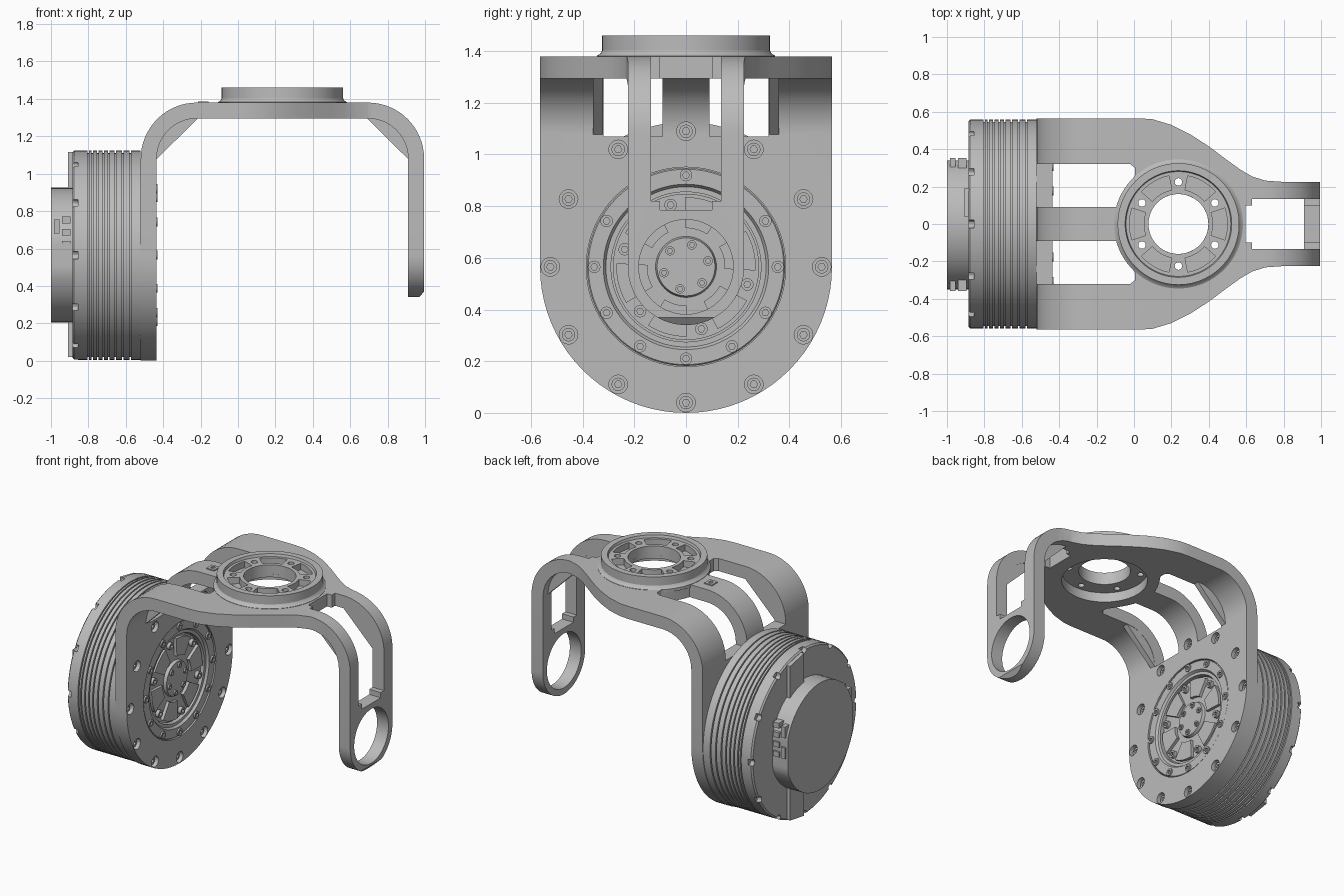
import bpy, bmesh
from math import pi, sin, cos, radians
from mathutils import Vector

if "Cube" in bpy.data.objects:
    bpy.data.objects.remove(bpy.data.objects["Cube"])

MID = 0.2375    # x of the bracket's centre axis
HUB = 0.565     # z of the motor axis

grey = bpy.data.materials.new("metal grey")
grey.use_nodes = True
grey.diffuse_color = (0.5, 0.5, 0.5, 1)
grey.node_tree.nodes["Principled BSDF"].inputs["Base Color"].default_value = (0.5, 0.5, 0.5, 1)


def arc(u, v, r, a, b, n):
    return [(u + r * cos(radians(a + (b - a) * i / n)),
             v + r * sin(radians(a + (b - a) * i / n))) for i in range(n + 1)]


def circle(u, v, r, n=48):
    return arc(u, v, r, 0, 360, n)[:-1]


def sector(u, v, r0, r1, mid, half):
    return arc(u, v, r0, mid - half, mid + half, 6) + arc(u, v, r1, mid + half, mid - half, 6)


def polar(u, v, r, start, count):
    return [(u + r * cos(radians(start + i * 360 / count)),
             v + r * sin(radians(start + i * 360 / count))) for i in range(count)]


def prism(bm, pts, axis, a, b):
    place = {"x": lambda u, v: (a, u, v), "y": lambda u, v: (u, a, v), "z": lambda u, v: (u, v, a)}[axis]
    face = bm.faces.new([bm.verts.new(place(u, v)) for u, v in pts])
    new = bmesh.ops.extrude_face_region(bm, geom=[face], use_keep_orig=True)["geom"]
    shift = Vector([(b - a) * (axis == k) for k in "xyz"])
    bmesh.ops.translate(bm, vec=shift, verts=[g for g in new if isinstance(g, bmesh.types.BMVert)])
    return bm


def box(bm, x, y, z):
    return prism(bm, [(x[0], y[0]), (x[1], y[0]), (x[1], y[1]), (x[0], y[1])], "z", *z)


def lathe(bm, profile, axis, n=96):
    # profile points are (distance along axis, radius)
    if axis == "x":
        cent, direction = (0, 0, HUB), (1, 0, 0)
        vs = [bm.verts.new((t, 0, HUB + r)) for t, r in profile]
    else:
        cent, direction = (MID, 0, 0), (0, 0, 1)
        vs = [bm.verts.new((MID + r, 0, t)) for t, r in profile]
    es = [bm.edges.new(p) for p in zip(vs, vs[1:])]
    if profile[0][1] > 0:
        es.append(bm.edges.new((vs[-1], vs[0])))
    bmesh.ops.spin(bm, geom=vs + es, cent=cent, axis=direction, angle=2 * pi, steps=n)
    bmesh.ops.remove_doubles(bm, verts=bm.verts, dist=1e-5)
    return bm


def finish(name, bm):
    bmesh.ops.recalc_face_normals(bm, faces=bm.faces)
    mesh = bpy.data.meshes.new(name)
    bm.to_mesh(mesh)
    bm.free()
    mesh.materials.append(grey)
    obj = bpy.data.objects.new(name, mesh)
    bpy.context.collection.objects.link(obj)
    return obj


def cut(obj, bm):
    cutter = finish("cutter", bm)
    cutter.hide_render = True
    mod = obj.modifiers.new("cut", "BOOLEAN")
    mod.operation, mod.solver, mod.object = "DIFFERENCE", "EXACT", cutter
    bpy.context.view_layer.objects.active = obj
    bpy.ops.object.modifier_apply(modifier=mod.name)
    bpy.data.objects.remove(cutter)


def smooth(obj):
    bpy.ops.object.select_all(action="DESELECT")
    obj.select_set(True)
    bpy.context.view_layer.objects.active = obj
    bpy.ops.object.shade_smooth_by_angle(angle=radians(30))


new = bmesh.new

# bracket: bent band
outer = [(-0.52, 0)] + arc(-0.22, 1.08, 0.3, 180, 90, 16) + arc(0.695, 1.08, 0.3, 90, 0, 16) + [(0.995, 0.37)]
inner = [(0.97, 0.34), (0.91, 0.34)] + arc(0.695, 1.08, 0.215, 0, 90, 16) + arc(-0.22, 1.08, 0.215, 90, 180, 16)
bracket = finish("bracket", prism(new(), outer + inner + [(-0.435, 0)], "y", -0.565, 0.565))

# bracket: waisted plan outline, trimmed off both sides
waist = [(0.03, 0.565), (0.1, 0.56), (0.2, 0.53), (0.3, 0.48), (0.4, 0.415), (0.5, 0.34),
         (0.57, 0.29), (0.63, 0.255), (0.7, 0.232), (0.8, 0.225), (1.1, 0.225)]
for s in (1, -1):
    cut(bracket, prism(new(), [(x, s * y) for x, y in waist] + [(1.1, s * 0.8), (0.03, s * 0.8)], "z", -0.2, 1.7))

# bracket: rounded lower ends
for r, x0, x1 in ((0.565, -0.7, -0.3), (0.225, 0.8, 1.2)):
    shape = arc(0, HUB, r, 180, 360, 40) + [(0.8, HUB), (0.8, -0.2), (-0.8, -0.2), (-0.8, HUB)]
    cut(bracket, prism(new(), shape, "x", x0, x1))

# bracket: windows through both bends
window = [(-0.6, 0.09), (-0.09, 0.09), (-0.07, 0.14), (-0.03, 0.21), (0.005, 0.26), (0.005, 0.3), (-0.02, 0.32), (-0.6, 0.32)]
for s in (1, -1):
    cut(bracket, prism(new(), [(x, s * y) for x, y in window], "z", 1.07, 1.7))
slot = box(new(), (0.595, 1.2), (-0.135, 0.135), (0.785, 1.7))
bmesh.ops.bevel(slot, geom=[e for e in slot.edges if abs(e.verts[0].co.x - e.verts[1].co.x) < 0.01
                            and abs(e.verts[0].co.z - e.verts[1].co.z) > 0.1
                            or abs(e.verts[0].co.x - e.verts[1].co.x) > 0.1],
                offset=0.035, segments=4, affect="EDGES")
cut(bracket, slot)

# bracket: bearing eye, motor seat, centre bore
cut(bracket, prism(new(), circle(0, HUB, 0.183), "x", 0.8, 1.2))
cut(bracket, prism(new(), circle(0, HUB, 0.386, 72), "x", -0.7, -0.3))
cut(bracket, prism(new(), circle(MID, 0, 0.16), "z", 1.2, 1.6))
cut(bracket, prism(new(), circle(MID, 0, 0.265), "z", 1.2, 1.36))
holes = new()
for y, z in polar(0, HUB, 0.525, 0, 12):
    prism(holes, circle(y, z, 0.036, 20), "x", -0.478, -0.3)
cut(bracket, holes)


def ring_holes():
    bm = new()
    for x, y in polar(MID, 0, 0.225, 30, 6):
        prism(bm, circle(x, y, 0.02, 16), "z", 1.2, 1.6)
    return bm


cut(bracket, ring_holes())
smooth(bracket)

# corner ribs beside the windows
rib = [(-0.443, 1.07), (-0.43, 1.2), (-0.36, 1.285), (-0.21, 1.3)]
ribs = new()
for s in (1, -1):
    prism(ribs, rib, "y", s * 0.322, s * 0.36)
    prism(ribs, [(2 * MID - x, z) for x, z in rib], "y", s * 0.137, s * 0.17)
finish("corner_ribs", ribs)

# top mounting ring with pockets
ring = finish("mounting_ring", lathe(new(), [
    (1.362, 0.16), (1.362, 0.345), (1.382, 0.345), (1.39, 0.332), (1.402, 0.325), (1.46, 0.325),
    (1.46, 0.285), (1.443, 0.28), (1.443, 0.16)], "z"))
cut(ring, ring_holes())
pockets = new()
for i in range(6):
    prism(pockets, sector(MID, 0, 0.185, 0.262, i * 60, 19), "z", 1.4, 1.6)
cut(ring, pockets)
smooth(ring)

# small square marker on the spine
marker = finish("square_marker", box(new(), (-0.215, -0.157), (-0.03, 0.03), (1.37, 1.387)))
cut(marker, prism(new(), circle(-0.186, 0, 0.014, 16), "z", 1.375, 1.5))

# motor drum with cooling grooves and rim notches
profile = [(-0.885, 0), (-0.885, 0.55), (-0.876, 0.56)]
for x in (-0.8, -0.78, -0.75, -0.72, -0.69, -0.655, -0.615, -0.575):
    profile += [(x - 0.004, 0.56), (x - 0.004, 0.545), (x + 0.004, 0.545), (x + 0.004, 0.56)]
drum = finish("motor_drum", lathe(new(), profile + [(-0.52, 0.56), (-0.52, 0)], "x"))
notches = new()
for y, z in polar(0, HUB, 0.553, 0, 12):
    prism(notches, circle(y, z, 0.022, 12), "x", -1, -0.855)
cut(drum, notches)
smooth(drum)

# rear cover with side flats, and the raised strip behind it
cover = [(max(-0.35, min(0.34, y)), z) for y, z in circle(0, HUB, 0.36, 72)]
smooth(finish("rear_cover", prism(new(), cover, "x", -1, -0.88)))
strip = [(0.04, 0.02), (0.19, 0.045), (0.19, 1.085), (0.04, 1.115)]
finish("rear_strip", prism(new(), strip, "x", -0.91, -0.88))

# cable sockets on both flats
sockets = new()
for y0, y1 in ((-0.358, -0.3), (0.3, 0.352)):
    for z in (0.54, 0.605, 0.67, 0.735):
        box(sockets, (-0.94, -0.895), (y0, y1), (z, z + 0.035))
    for z in (0.54, 0.68):
        box(sockets, (-0.985, -0.955), (y0, y1), (z, z + 0.075))
finish("cable_sockets", sockets)

# motor front: flange, rotor, pads and hub
smooth(finish("motor_flange", lathe(new(), [
    (-0.53, 0.29), (-0.53, 0.383), (-0.445, 0.383), (-0.44, 0.378), (-0.44, 0.32), (-0.455, 0.31), (-0.455, 0.29)], "x")))
smooth(finish("rotor", lathe(new(), [
    (-0.53, 0), (-0.53, 0.283), (-0.475, 0.283), (-0.475, 0.118), (-0.455, 0.112), (-0.455, 0)], "x")))
pads = new()
for i in range(6):
    prism(pads, sector(0, HUB, 0.15, 0.27, 14 + i * 60, 17), "x", -0.5, -0.455)
finish("rotor_pads", pads)

# socket-head bolts
heads, sockets = new(), new()
for r, start, count, x, size in ((0.525, 0, 12, -0.455, 0.026), (0.355, 0, 12, -0.43, 0.024),
                                 (0.247, 44, 6, -0.452, 0.024), (0.088, 15, 6, -0.445, 0.018)):
    for y, z in polar(0, HUB, r, start, count):
        prism(heads, circle(y, z, size, 16), "x", x - 0.035, x)
        prism(sockets, circle(y, z, size * 0.55, 6), "x", x - 0.015, x + 0.05)
bolts = finish("bolt_heads", heads)
cut(bolts, sockets)
smooth(bolts)
